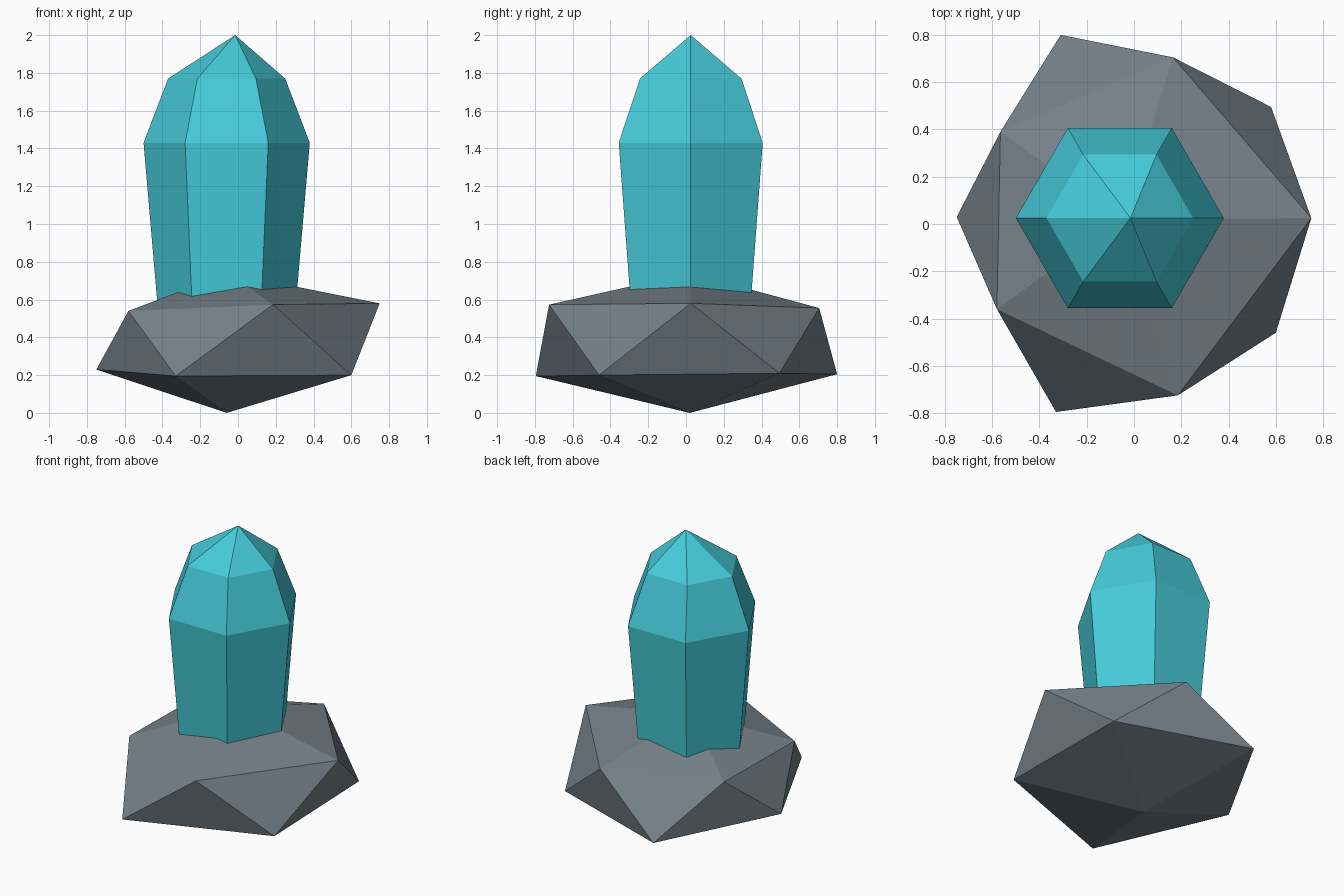
import bpy
import bmesh
from math import cos, sin, tau

if "Cube" in bpy.data.objects:
    bpy.data.objects.remove(bpy.data.objects["Cube"])


def finish(name, bm, color):
    bmesh.ops.recalc_face_normals(bm, faces=bm.faces)
    mesh = bpy.data.meshes.new(name)
    bm.to_mesh(mesh)
    bm.free()
    mat = bpy.data.materials.new(name + "_colour")
    mat.diffuse_color = (*color, 1)
    mat.use_nodes = True
    mat.node_tree.nodes["Principled BSDF"].inputs["Base Color"].default_value = mat.diffuse_color
    mesh.materials.append(mat)
    obj = bpy.data.objects.new(name, mesh)
    bpy.context.collection.objects.link(obj)
    return obj


def fan(bm, ring, tip):
    for a, b in zip(ring, ring[1:] + ring[:1]):
        bm.faces.new((a, b, tip))


# Rock base: squashed, uneven icosahedron (two staggered rings of five and two poles)
bm = bmesh.new()
lower = [bm.verts.new(p) for p in (
    (0.60, -0.46, 0.20), (0.58, 0.495, 0.21), (-0.31, 0.80, 0.205),
    (-0.75, 0.03, 0.23), (-0.33, -0.795, 0.195))]
upper = [bm.verts.new(p) for p in (
    (0.75, 0.025, 0.58), (0.165, 0.705, 0.555), (-0.565, 0.39, 0.54),
    (-0.58, -0.36, 0.54), (0.185, -0.725, 0.573))]
fan(bm, lower, bm.verts.new((-0.06, 0.02, 0)))
fan(bm, upper, bm.verts.new((-0.05, 0.02, 0.74)))
for i in range(5):
    j = (i + 1) % 5
    bm.faces.new((lower[i], lower[j], upper[i]))
    bm.faces.new((upper[i], lower[j], upper[j]))
finish("rock_base", bm, (0.18, 0.22, 0.25))

# Crystal: tapered hexagonal shaft, shoulder and slightly off-centre tip
bm = bmesh.new()
rings = []
for radius, z in ((0.36, 0.50), (0.44, 1.43), (0.31, 1.77)):
    rings.append([bm.verts.new((-0.06 + radius * cos(tau * k / 6),
                                0.025 + radius * sin(tau * k / 6), z))
                  for k in range(6)])
for low, high in zip(rings, rings[1:]):
    for i in range(6):
        j = (i + 1) % 6
        bm.faces.new((low[i], low[j], high[j], high[i]))
bm.faces.new(rings[0])
fan(bm, rings[-1], bm.verts.new((-0.015, 0.025, 2.0)))
finish("crystal", bm, (0.06, 0.6, 0.7))
